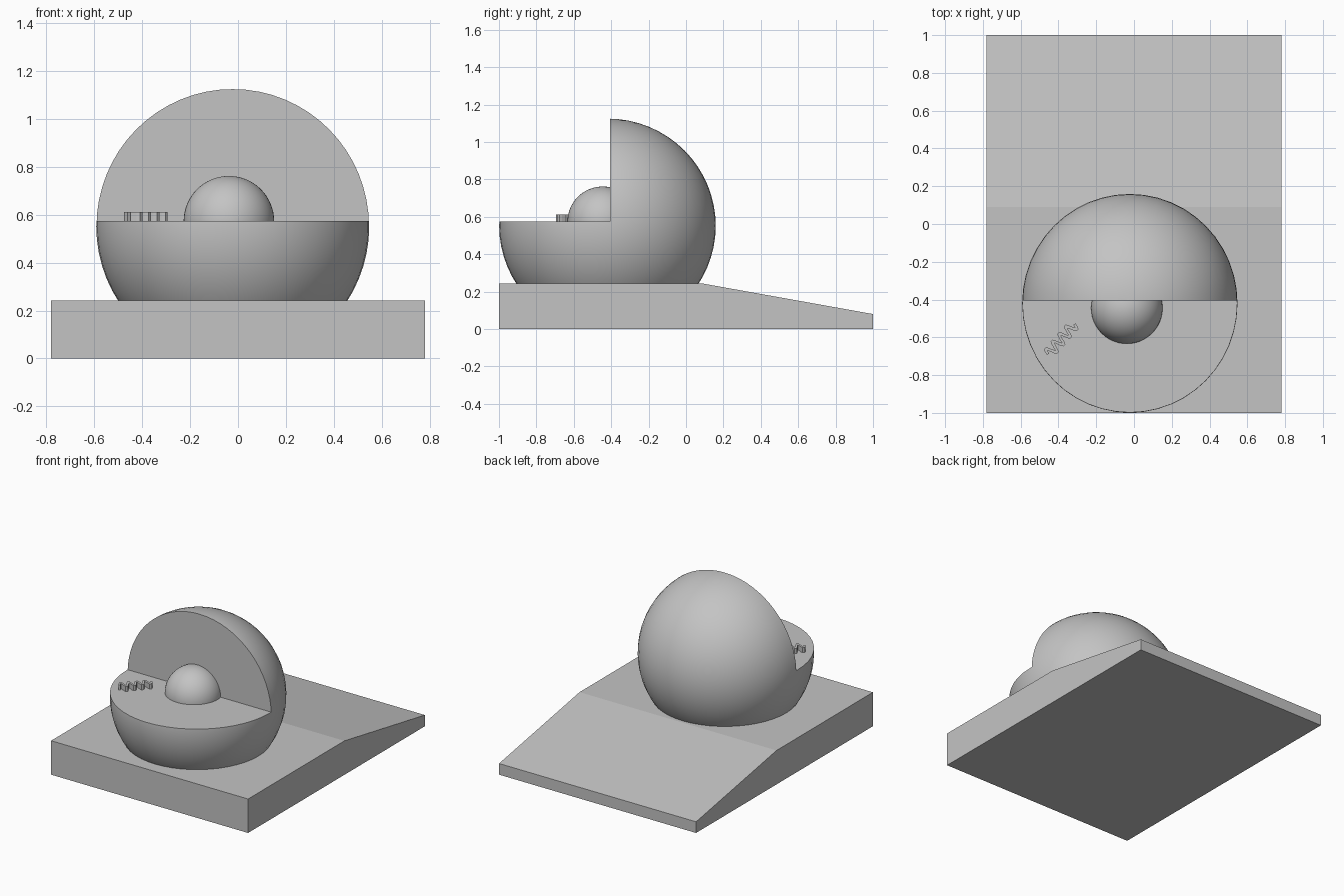
import bpy, bmesh, math
from mathutils import Matrix, Vector

if "Cube" in bpy.data.objects:
    bpy.data.objects.remove(bpy.data.objects["Cube"])

grey = bpy.data.materials.new("plain grey")
grey.diffuse_color = (0.55, 0.55, 0.55, 1)
grey.use_nodes = True
grey.node_tree.nodes["Principled BSDF"].inputs["Base Color"].default_value = grey.diffuse_color


def add_object(name, bm):
    bmesh.ops.recalc_face_normals(bm, faces=bm.faces)
    mesh = bpy.data.meshes.new(name)
    bm.to_mesh(mesh)
    bm.free()
    mesh.materials.append(grey)
    obj = bpy.data.objects.new(name, mesh)
    bpy.context.collection.objects.link(obj)
    return obj


def extrude(name, points, offset):
    """Closed prism from an outline of 3D points."""
    bm = bmesh.new()
    face = bm.faces.new([bm.verts.new(p) for p in points])
    ext = bmesh.ops.extrude_face_region(bm, geom=[face])
    moved = [v for v in ext["geom"] if isinstance(v, bmesh.types.BMVert)]
    bmesh.ops.translate(bm, vec=offset, verts=moved)
    return add_object(name, bm)


def cut_ball(name, centre, radii, floor, segments, rings):
    """Ball with a flat, closed underside at the floor height."""
    bm = bmesh.new()
    bmesh.ops.create_uvsphere(bm, u_segments=segments, v_segments=rings, radius=1,
                              matrix=Matrix.Translation(centre) @ Matrix.Diagonal((*radii, 1)))
    geom = bm.verts[:] + bm.edges[:] + bm.faces[:]
    cut = bmesh.ops.bisect_plane(bm, geom=geom, plane_co=(0, 0, floor),
                                 plane_no=(0, 0, 1), clear_inner=True)
    rim = [e for e in cut["geom_cut"] if isinstance(e, bmesh.types.BMEdge)]
    bmesh.ops.edgeloop_fill(bm, edges=rim)
    return add_object(name, bm)


def smooth(obj):
    bpy.ops.object.select_all(action='DESELECT')
    obj.select_set(True)
    bpy.context.view_layer.objects.active = obj
    bpy.ops.object.shade_smooth_by_angle(angle=math.radians(30))


# Wedge base: level at the front, sloping down to the back
profile = [(-1, 0), (1, 0), (1, 0.08), (0.09, 0.243), (-1, 0.243)]
extrude("sloped_base", [(-0.78, y, z) for y, z in profile], (1.56, 0, 0))

# Large ball with its upper front quarter cut away
CUT_Y, CUT_Z = -0.405, 0.575
shell = cut_ball("cutaway_ball", (-0.022, -0.42, 0.552), (0.57, 0.579, 0.573), 0.22, 48, 32)
cutter = extrude("quarter_cutter",
                 [(-1, -2, CUT_Z), (-1, CUT_Y, CUT_Z), (-1, CUT_Y, 2), (-1, -2, 2)], (2, 0, 0))
cutter.hide_render = True
cutter.hide_viewport = True
mod = shell.modifiers.new("quarter_cut", 'BOOLEAN')
mod.operation = 'DIFFERENCE'
mod.solver = 'EXACT'
mod.object = cutter
bpy.context.view_layer.objects.active = shell
bpy.ops.object.modifier_apply(modifier=mod.name)
bpy.data.objects.remove(cutter)
smooth(shell)

# Small core dome sitting in the corner of the cut
core = cut_ball("core_dome", (-0.038, -0.445, 0.573), (0.189, 0.189, 0.189), 0.565, 48, 32)
smooth(core)

# Raised wavy ridge on the ledge, running diagonally
start, end = Vector((-0.455, -0.69)), Vector((-0.315, -0.53))
along = (end - start).normalized()
across = Vector((-along.y, along.x))
count, half = 40, 0.007
path = []
for i in range(count + 1):
    t = i / count
    path.append(start.lerp(end, t) + across * 0.03 * math.sin(t * 4 * 2 * math.pi))
left, right = [], []
for i, p in enumerate(path):
    d = (path[min(i + 1, count)] - path[max(i - 1, 0)]).normalized()
    side = Vector((-d.y, d.x)) * half
    left.append(p + side)
    right.append(p - side)
extrude("wavy_ridge", [(p.x, p.y, 0.57) for p in left + right[::-1]], (0, 0, 0.042))
